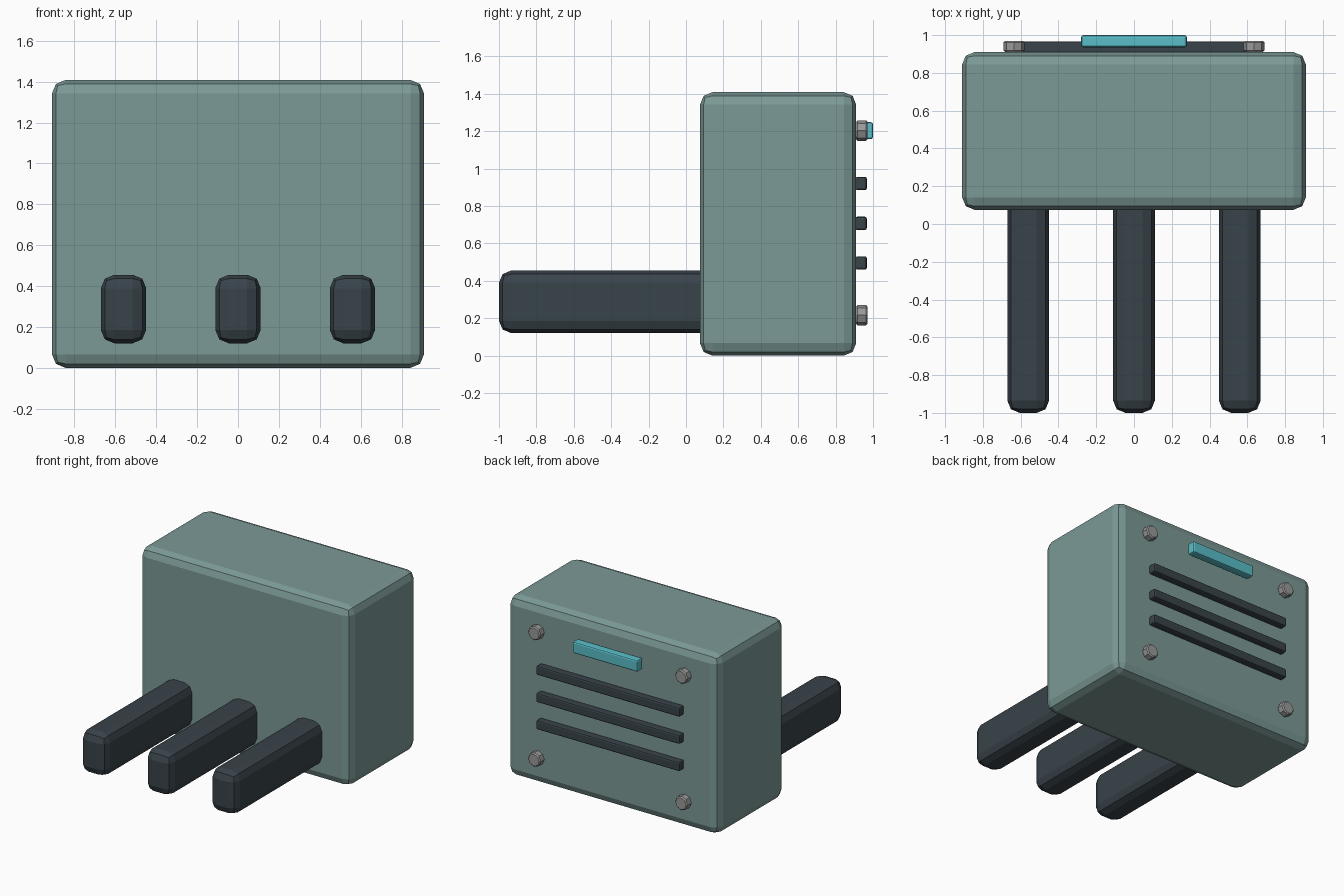
import bpy
import math

cube = bpy.data.objects.get("Cube")
if cube:
    bpy.data.objects.remove(cube, do_unlink=True)


def material(name, r, g, b):
    mat = bpy.data.materials.new(name)
    mat.use_nodes = True
    mat.diffuse_color = (r, g, b, 1)
    mat.node_tree.nodes["Principled BSDF"].inputs["Base Color"].default_value = (r, g, b, 1)
    return mat


SAGE = material("sage_green", 0.20, 0.32, 0.305)
DARK = material("dark_slate", 0.04, 0.056, 0.068)
STEEL = material("steel_grey", 0.32, 0.32, 0.32)
CYAN = material("cyan", 0.10, 0.51, 0.58)


def finish(obj, name, mat, bevel, segments):
    obj.name = name
    obj.data.materials.append(mat)
    mod = obj.modifiers.new("Bevel", "BEVEL")
    mod.width = bevel
    mod.segments = segments
    mod.limit_method = "ANGLE"
    mod.angle_limit = math.radians(50)
    return obj


def box(name, x, y, z, mat, bevel, segments=2):
    """Bevelled box spanning the given (low, high) ranges."""
    spans = (x, y, z)
    bpy.ops.mesh.primitive_cube_add(size=1, location=[(a + b) / 2 for a, b in spans])
    obj = bpy.context.object
    obj.scale = [b - a for a, b in spans]
    bpy.ops.object.transform_apply(location=False, rotation=False, scale=True)
    return finish(obj, name, mat, bevel, segments)


def bolt(name, x, z):
    bpy.ops.mesh.primitive_cylinder_add(
        vertices=8, radius=0.055, depth=0.06,
        location=(x, 0.94, z), rotation=(math.pi / 2, 0, 0))
    return finish(bpy.context.object, name, STEEL, 0.008, 1)


# Main housing
box("housing", (-0.91, 0.91), (0.075, 0.91), (0, 1.408), SAGE, 0.066)

# Three prongs reaching forward
for side, x in (("right", -0.56), ("middle", 0), ("left", 0.56)):
    box(f"prong_{side}", (x - 0.111, x + 0.111), (-1, 0.2), (0.12, 0.455), DARK, 0.066)

# Vent slats on the back
for i, z in enumerate((0.495, 0.707, 0.92)):
    box(f"vent_slat_{i + 1}", (-0.62, 0.62), (0.905, 0.967), (z - 0.036, z + 0.036), DARK, 0.012)

# Corner bolts on the back
for side, x in (("right", -0.635), ("left", 0.635)):
    for level, z in (("lower", 0.216), ("upper", 1.203)):
        bolt(f"bolt_{level}_{side}", x, z)

# Indicator bar above the vents
box("indicator_bar", (-0.28, 0.28), (0.935, 1), (1.157, 1.248), CYAN, 0.012)
